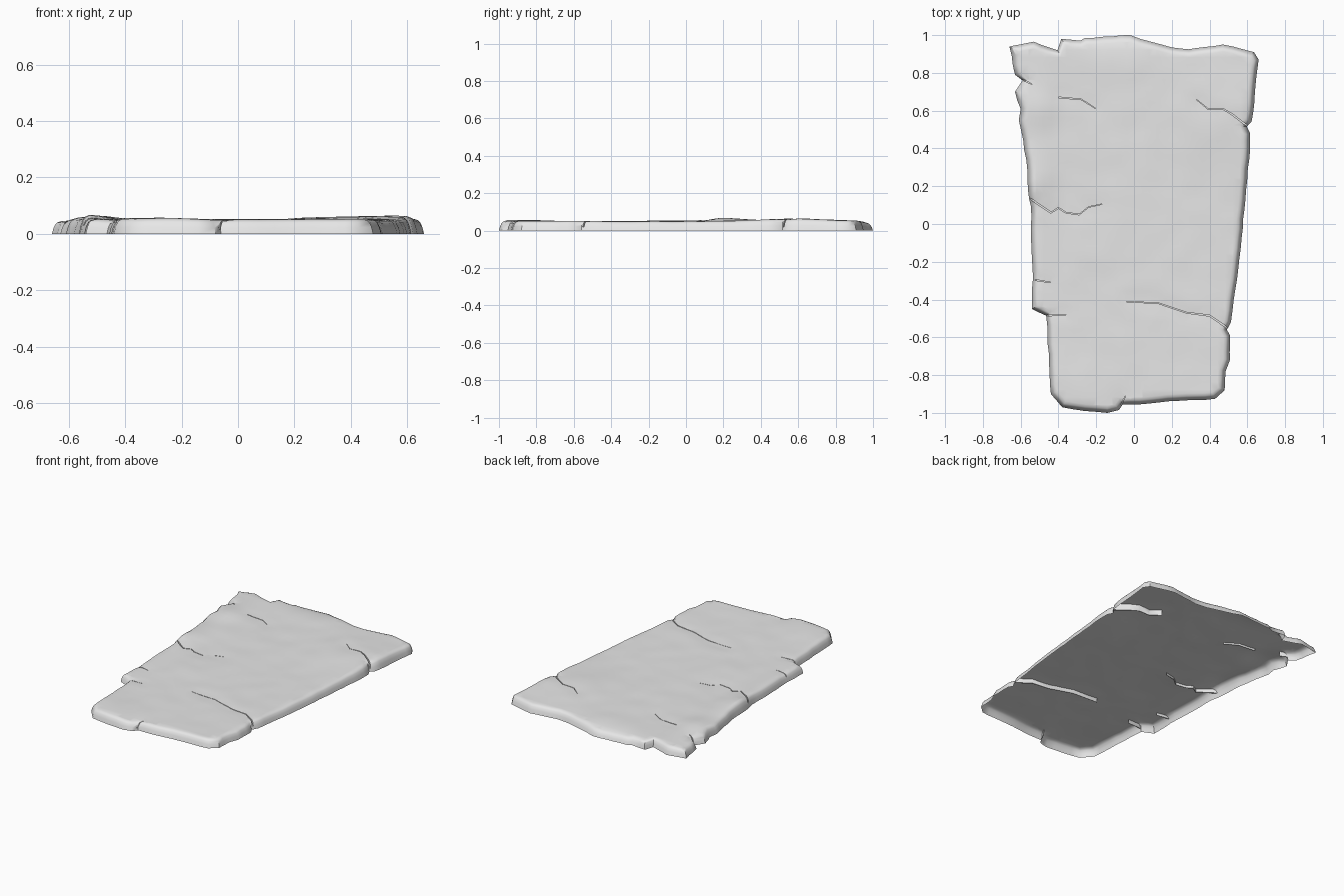
import bpy
import bmesh
import math
from mathutils import Vector, noise

cube = bpy.data.objects.get("Cube")
if cube:
    bpy.data.objects.remove(cube, do_unlink=True)

# Rough outline of the slab, counter-clockwise from the front left corner
OUTLINE = [
    (-.44, -.9), (-.38, -.97), (-.26, -.99), (-.14, -1), (-.08, -.985), (-.06, -.955),
    (-.02, -.955), (.13, -.945), (.43, -.925), (.48, -.88), (.485, -.78), (.508, -.72),
    (.508, -.59), (.492, -.56), (.513, -.52), (.528, -.4), (.565, -.13), (.59, .13),
    (.615, .4), (.615, .48), (.597, .515), (.622, .54), (.66, .87), (.635, .91),
    (.47, .95), (.29, .925), (.2, .935), (.09, .965), (-.02, 1), (-.26, .985),
    (-.285, .97), (-.385, .98), (-.405, .92), (-.45, .935), (-.53, .965), (-.66, .94),
    (-.63, .79), (-.59, .76), (-.63, .7), (-.6, .61), (-.61, .55), (-.57, .34),
    (-.56, .17), (-.545, .09), (-.545, -.08), (-.535, -.29), (-.54, -.45), (-.465, -.485),
    (-.45, -.69)]

# Cracks: width at the open end, lowest point, path from open end to tip
CRACKS = [
    (.007, .02, [(.53, -.58), (.48, -.54), (.4, -.485), (.28, -.47), (.13, -.42), (-.05, -.41)]),
    (.007, .02, [(.63, .5), (.585, .53), (.52, .58), (.47, .61), (.39, .61), (.33, .66)]),
    (.006, .03, [(-.6, .17), (-.5, .1), (-.44, .06), (-.4, .085), (-.36, .06), (-.29, .05),
                 (-.24, .09), (-.17, .105)]),
    (.006, .02, [(-.51, -.5), (-.46, -.485), (-.36, -.48)]),
    (.005, .03, [(-.57, -.29), (-.5, -.3), (-.44, -.31)]),
    (.003, .035, [(-.4, .67), (-.28, .66), (-.2, .61)]),
    (.006, .02, [(-.64, .78), (-.57, .755), (-.54, .74)]),
    (.006, .015, [(-.07, -1.01), (-.065, -.95), (-.045, -.91)]),
]


def bump(x, y, cx, cy, rx, ry):
    return math.exp(-((x - cx) / rx) ** 2 - ((y - cy) / ry) ** 2)


def crack_distance(p):
    best = 9
    for _, _, path in CRACKS:
        for a, b in zip(path, path[1:]):
            a, b = Vector(a), Vector(b)
            t = (p - a).dot(b - a) / (b - a).length_squared
            best = min(best, (p - a.lerp(b, max(0, min(1, t)))).length)
    return best


def height(x, y):
    h = .05 + .004 * noise.noise(Vector((x * 3, y * 3, 1)))
    h += .003 * noise.noise(Vector((x * 9, y * 9, 5)))
    h += .017 * bump(x, y, -.52, .22, .09, .15)
    h += .012 * bump(x, y, -.5, .62, .08, .12)
    h += .013 * bump(x, y, .5, .65, .28, .3)
    h += .007 * bump(x, y, -.3, -.87, .2, .15)
    h -= .018 * bump(x, y, -.1, 1.02, .3, .07)
    h -= .01 * bump(x, y, -.66, .85, .07, .2)
    return h - .004 * math.exp(-(crack_distance(Vector((x, y))) / .025) ** 2)


def hewn(points, step):
    """Split long edges and wobble the added points."""
    out = []
    for a, b in zip(points, points[1:] + points[:1]):
        a, b = Vector(a), Vector(b)
        n = max(1, round((b - a).length / step))
        side = Vector((a.y - b.y, b.x - a.x)).normalized()
        for i in range(n):
            p = a.lerp(b, i / n)
            if i:
                p += side * .006 * noise.noise(Vector((p.x * 12, p.y * 12, 0)))
            out.append(p)
    return out


def inset(points, d):
    out = []
    for i, p in enumerate(points):
        t = (p - points[i - 1]).normalized() + (points[(i + 1) % len(points)] - p).normalized()
        out.append(p + Vector((-t.y, t.x)).normalized() * d)
    return out


def make_object(name, bm):
    mesh = bpy.data.meshes.new(name)
    bm.to_mesh(mesh)
    bm.free()
    obj = bpy.data.objects.new(name, mesh)
    bpy.context.collection.objects.link(obj)
    return obj


# Slab: worn rim in rings, uneven top, temporary base for the cutting
bm = bmesh.new()
outline = hewn(OUTLINE, .05)
rings = []
for d, z in ((0, 0), (.006, .45), (.014, .78), (.022, .92), (.036, 1)):
    rings.append([bm.verts.new((p.x, p.y, z)) for p in inset(outline, d)])
count = len(outline)
for low, high in zip(rings, rings[1:]):
    for i in range(count):
        j = (i + 1) % count
        bm.faces.new((low[i], low[j], high[j], high[i]))
bm.faces.new(rings[0][::-1])
bm.faces.new(rings[-1])

# Cut the top into a grid so it can undulate
STEP = .04
for axis in (Vector((1, 0, 0)), Vector((0, 1, 0))):
    for k in range(-25, 26):
        cap = [f for f in bm.faces if all(v.co.z > .999 for v in f.verts)]
        edges = {e for f in cap for e in f.edges}
        verts = {v for f in cap for v in f.verts}
        bmesh.ops.bisect_plane(bm, geom=cap + list(edges) + list(verts), dist=.0005,
                               plane_co=axis * (k * STEP + .003), plane_no=axis)
for v in bm.verts:
    v.co.z *= height(v.co.x, v.co.y)
bmesh.ops.triangulate(bm, faces=[f for f in bm.faces if len(f.verts) > 4])
bmesh.ops.recalc_face_normals(bm, faces=bm.faces)
slab = make_object("stone_slab", bm)

# Crack cutter: tapering slivers following each path
bm = bmesh.new()
for width, low, path in CRACKS:
    pts = [Vector(p) for p in path]
    left, right = [], []
    for i, p in enumerate(pts):
        t = (pts[min(i + 1, len(pts) - 1)] - pts[max(i - 1, 0)]).normalized()
        w = width / 2 * (1 - i / (len(pts) - 1)) + .001
        side = Vector((-t.y, t.x)) * w
        left.append(p + side)
        right.append(p - side)
    loop = left + right[::-1]
    face = bm.faces.new([bm.verts.new((p.x, p.y, low)) for p in loop])
    grown = bmesh.ops.extrude_face_region(bm, geom=[face], use_keep_orig=True)
    for item in grown["geom"]:
        if isinstance(item, bmesh.types.BMVert):
            item.co.z = .15
bmesh.ops.recalc_face_normals(bm, faces=bm.faces)
cutter = make_object("crack_cutter", bm)
cutter.hide_render = True

cut = slab.modifiers.new("cracks", 'BOOLEAN')
cut.operation = 'DIFFERENCE'
cut.solver = 'EXACT'
cut.object = cutter
bpy.ops.object.select_all(action='DESELECT')
slab.select_set(True)
bpy.context.view_layer.objects.active = slab
bpy.ops.object.modifier_apply(modifier=cut.name)
bpy.data.objects.remove(cutter, do_unlink=True)

# Open the underside, leaving a hollow shell
bm = bmesh.new()
bm.from_mesh(slab.data)
base = [f for f in bm.faces if all(abs(v.co.z) < .0001 for v in f.verts)]
bmesh.ops.delete(bm, geom=base, context='FACES')
bm.to_mesh(slab.data)
bm.free()

# Plain stone colour and smooth shading
stone = bpy.data.materials.new("pale_grey_stone")
stone.use_nodes = True
grey = (.8, .8, .8, 1)
stone.diffuse_color = grey
stone.node_tree.nodes["Principled BSDF"].inputs["Base Color"].default_value = grey
slab.data.materials.clear()
slab.data.materials.append(stone)
bpy.ops.object.shade_smooth_by_angle(angle=math.radians(40))
